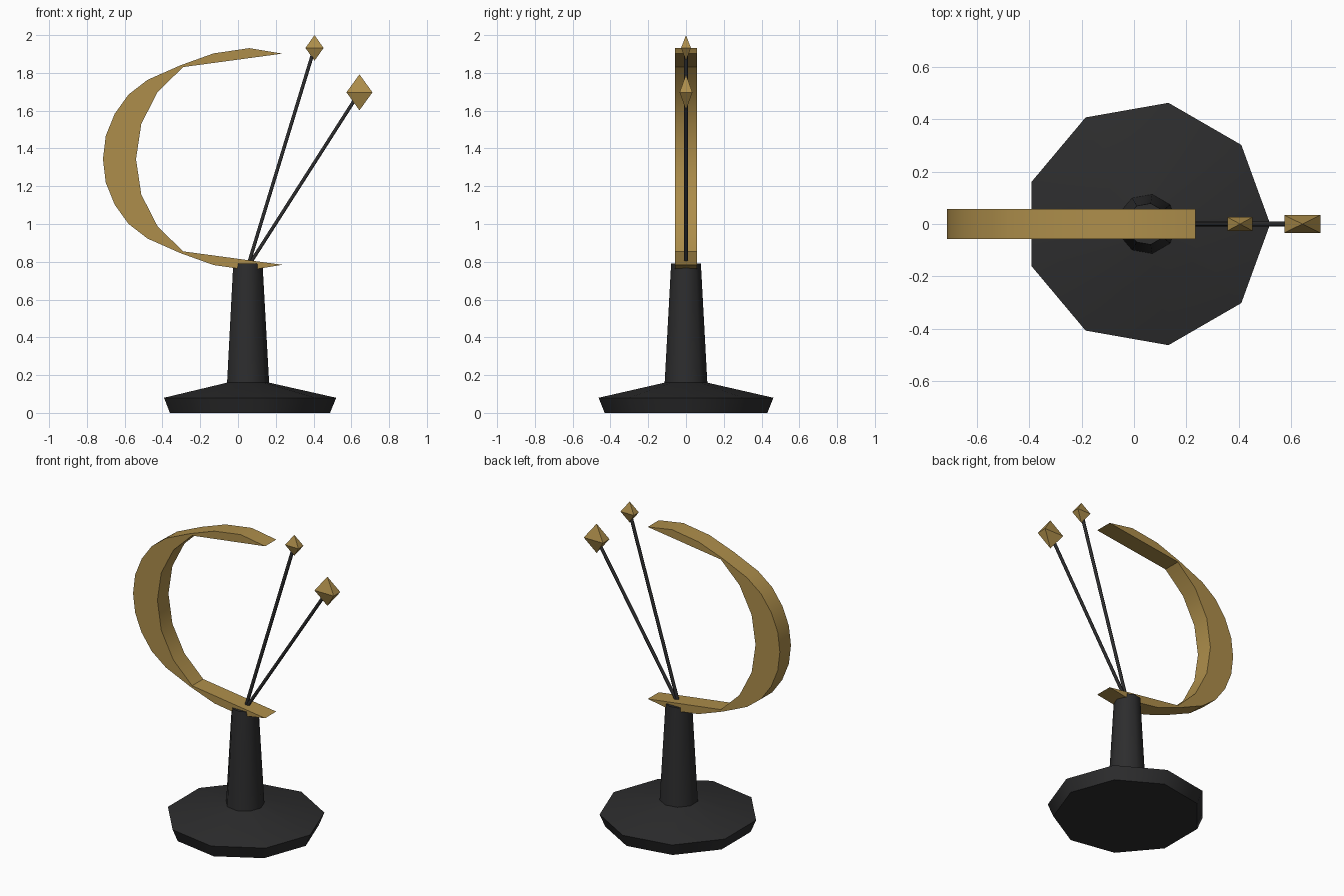
import bpy, bmesh, math
from mathutils import Vector

if "Cube" in bpy.data.objects:
    bpy.data.objects.remove(bpy.data.objects["Cube"])


def material(name, rgb):
    m = bpy.data.materials.new(name)
    m.diffuse_color = (*rgb, 1)
    m.use_nodes = True
    m.node_tree.nodes["Principled BSDF"].inputs["Base Color"].default_value = m.diffuse_color
    return m


BLACK = material("matte black", (0.026, 0.026, 0.027))
GOLD = material("aged gold", (0.42, 0.27, 0.07))
AXIS_X = 0.05   # centre of the stand
MID_Z = 1.343   # mirror height of the crescent


def make(name, verts, faces, mat, angle=None):
    mesh = bpy.data.meshes.new(name)
    mesh.from_pydata(verts, [], faces)
    bm = bmesh.new()
    bm.from_mesh(mesh)
    bmesh.ops.recalc_face_normals(bm, faces=bm.faces)
    bm.to_mesh(mesh)
    bm.free()
    mesh.materials.append(mat)
    ob = bpy.data.objects.new(name, mesh)
    bpy.context.collection.objects.link(ob)
    if angle:
        bpy.ops.object.select_all(action='DESELECT')
        ob.select_set(True)
        bpy.context.view_layer.objects.active = ob
        bpy.ops.object.shade_smooth_by_angle(angle=math.radians(angle))
    return ob


def loft(name, rings, mat, angle=None):
    """Skin equal-sized rings and cap both ends."""
    n = len(rings[0])
    verts = [v for r in rings for v in r]
    faces = [(k * n + i, k * n + (i + 1) % n, (k + 1) * n + (i + 1) % n, (k + 1) * n + i)
             for k in range(len(rings) - 1) for i in range(n)]
    faces += [tuple(range(n)), tuple(range(len(verts) - n, len(verts)))]
    return make(name, verts, faces, mat, angle)


def ring(r, z, n=9):
    return [(AXIS_X + r * math.cos(math.tau * i / n), r * math.sin(math.tau * i / n), z)
            for i in range(n)]


# Nine-sided foot and tapered stem
loft("stand_base", [ring(0.437, 0), ring(0.47, 0.08), ring(0.115, 0.16)], BLACK, 45)
loft("stand_stem", [ring(0.115, 0.155), ring(0.08, 0.79)], BLACK, 45)

# Crescent: upper half of the outline, mirrored to the lower half
outer = [(0.06, 1.931), (-0.13, 1.903), (-0.305, 1.84), (-0.479, 1.763),
         (-0.58, 1.685), (-0.653, 1.583), (-0.70, 1.467)]
inner = [(-0.29, 1.831), (-0.425, 1.70), (-0.512, 1.53)]
tip = (0.235, 1.902)


def flip(points):
    return [(x, 2 * MID_Z - z) for x, z in reversed(points)]


outline = ([tip] + outer + [(-0.715, MID_Z)] + flip(outer) + flip([tip])
           + list(reversed(flip(inner))) + [(-0.54, MID_Z)] + list(reversed(inner)))
loft("crescent", [[(x, y, z) for x, z in outline] for y in (-0.057, 0.057)], GOLD, 30)


# Thin rods tipped with four-sided diamonds
def rod(name, start, end, r, n=6):
    a, b = Vector(start), Vector(end)
    q = (b - a).to_track_quat('Z', 'Y')
    circle = [q @ Vector((r * math.cos(math.tau * i / n), r * math.sin(math.tau * i / n), 0))
              for i in range(n)]
    loft(name, [[p + c for c in circle] for p in (a, b)], BLACK, 65)


def diamond(name, x, z, hx, hy, hz):
    verts = [(x - hx, -hy, z), (x + hx, -hy, z), (x + hx, hy, z), (x - hx, hy, z),
             (x, 0, z + hz), (x, 0, z - hz)]
    faces = [f for i in range(4) for f in ((i, (i + 1) % 4, 4), ((i + 1) % 4, i, 5))]
    make(name, verts, faces, GOLD)


for label, x, z, hx, hy, hz in (("tall", 0.405, 1.932, 0.048, 0.026, 0.068),
                                ("short", 0.643, 1.697, 0.069, 0.034, 0.095)):
    rod(label + "_rod", (AXIS_X, 0, 0.77), (x, 0, z), 0.0105)
    diamond(label + "_diamond", x, z, hx, hy, hz)
